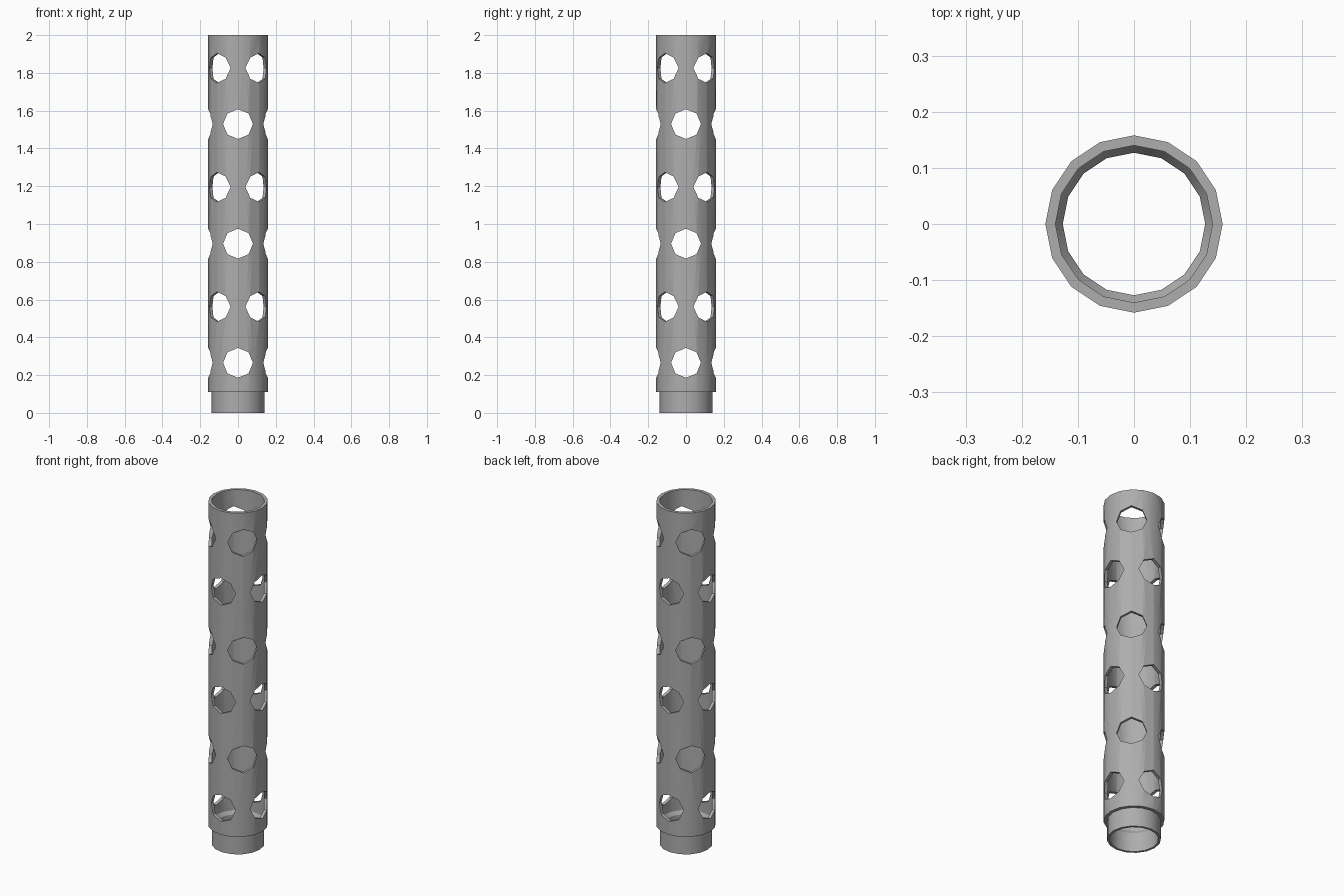
import bpy, bmesh, math
from mathutils import Matrix

if "Cube" in bpy.data.objects:
    bpy.data.objects.remove(bpy.data.objects["Cube"])

SIDES = 16


def add_object(name, bm):
    bmesh.ops.recalc_face_normals(bm, faces=bm.faces)
    mesh = bpy.data.meshes.new(name)
    bm.to_mesh(mesh)
    bm.free()
    obj = bpy.data.objects.new(name, mesh)
    bpy.context.collection.objects.link(obj)
    return obj


# Tube wall: closed (radius, height) section with a narrower collar at the bottom
section = [(0.127, 0), (0.14, 0), (0.14, 0.11), (0.158, 0.11),
           (0.158, 2), (0.14, 2), (0.14, 0.13), (0.127, 0.11)]
bm = bmesh.new()
rings = []
for i in range(SIDES):
    a = math.tau * i / SIDES
    rings.append([bm.verts.new((r * math.cos(a), r * math.sin(a), z)) for r, z in section])
n = len(section)
for i in range(SIDES):
    p, q = rings[i], rings[(i + 1) % SIDES]
    for j in range(n):
        k = (j + 1) % n
        bm.faces.new((p[j], q[j], q[k], p[k]))
tube = add_object("perforated_tube", bm)

# Dark grey finish
grey = bpy.data.materials.new("dark_grey")
grey.diffuse_color = (0.42, 0.42, 0.42, 1)
grey.use_nodes = True
grey.node_tree.nodes["Principled BSDF"].inputs["Base Color"].default_value = grey.diffuse_color
tube.data.materials.append(grey)

# Radial eight-sided hole cutters, alternate rows turned by 45 degrees
bm = bmesh.new()
for row, z in enumerate((0.265, 0.562, 0.896, 1.195, 1.529, 1.825)):
    for k in range(4):
        turn = math.radians(90 * k + 45 * (row % 2))
        mat = (Matrix.Translation((0, 0, z)) @ Matrix.Rotation(turn, 4, 'Z')
               @ Matrix.Translation((0.16, 0, 0)) @ Matrix.Rotation(math.pi / 2, 4, 'Y'))
        bmesh.ops.create_cone(bm, cap_ends=True, segments=8, radius1=0.079,
                              radius2=0.079, depth=0.14, matrix=mat)
cutter = add_object("hole_cutters", bm)
cutter.data.materials.append(grey)
cutter.hide_render = True

# Cut the holes, then smooth the round walls
mod = tube.modifiers.new("holes", 'BOOLEAN')
mod.operation = 'DIFFERENCE'
mod.solver = 'EXACT'
mod.object = cutter
bpy.context.view_layer.objects.active = tube
tube.select_set(True)
bpy.ops.object.modifier_apply(modifier=mod.name)
bpy.data.objects.remove(cutter)
bpy.ops.object.shade_smooth_by_angle(angle=math.radians(30))
